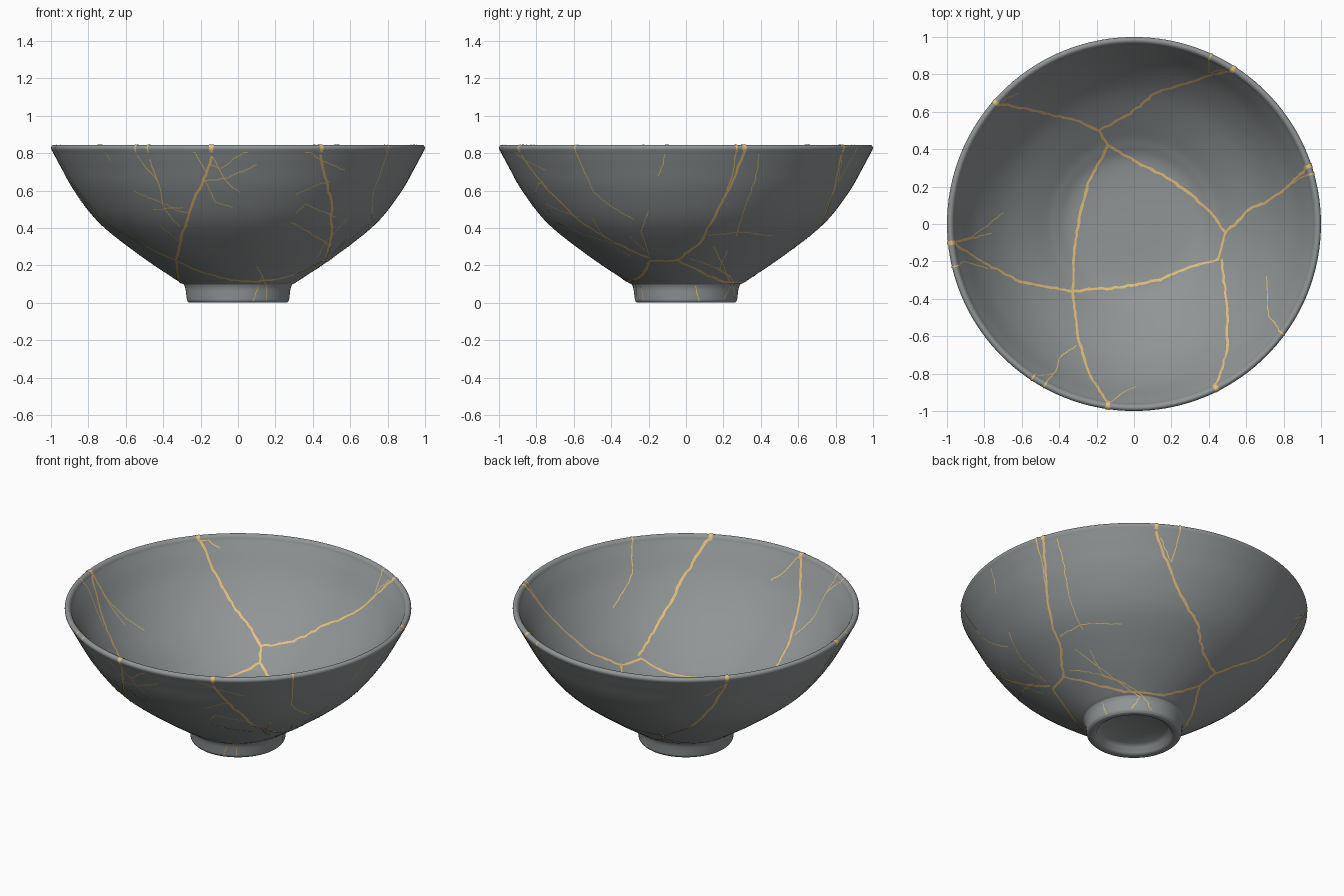
import bpy
import bmesh
import math
import random
from mathutils import Vector

random.seed(4)
if "Cube" in bpy.data.objects:
    bpy.data.objects.remove(bpy.data.objects["Cube"])


def make_material(name, colour):
    mat = bpy.data.materials.new(name)
    mat.use_nodes = True
    mat.diffuse_color = colour
    mat.node_tree.nodes["Principled BSDF"].inputs["Base Color"].default_value = colour
    return mat


def smooth_curve(points, steps=6):
    """Catmull-Rom curve through profile points."""
    pts = [Vector(p) for p in points]
    ends = [2 * pts[0] - pts[1]] + pts + [2 * pts[-1] - pts[-2]]
    curve = []
    for a, b, c, d in zip(ends, ends[1:], ends[2:], ends[3:]):
        for i in range(steps):
            t = i / steps
            curve.append(0.5 * (2 * b + (c - a) * t + (2 * a - 5 * b + 4 * c - d) * t * t
                                + (3 * b - a - 3 * c + d) * t ** 3))
    return curve + [pts[-1]]


def add_object(name, bm, mat, angle):
    mesh = bpy.data.meshes.new(name)
    bm.to_mesh(mesh)
    bm.free()
    obj = bpy.data.objects.new(name, mesh)
    bpy.context.collection.objects.link(obj)
    mesh.materials.append(mat)
    bpy.ops.object.select_all(action="DESELECT")
    obj.select_set(True)
    bpy.context.view_layer.objects.active = obj
    bpy.ops.object.shade_smooth_by_angle(angle=math.radians(angle))
    return obj


# Profiles as radius and height
FOOT = [(.262, 0), (.272, .012), (.275, .03), (.281, .075), (.29, .098)]
WALL = [(.29, .098), (.33, .122), (.52, .25), (.735, .42), (.87, .59), (.95, .73), (.99, .805)]
RIM = [(.99, .805), (.999, .822), (.998, .835), (.988, .844), (.976, .843), (.966, .834), (.96, .82)]
INSIDE = [(.96, .82), (.93, .77), (.84, .625), (.7, .47), (.5, .32), (.42, .27),
          (.34, .235), (.2, .22), (0, .216)]
RECESS = [(0, .05), (.18, .05), (.205, .035), (.218, .008), (.232, 0), (.262, 0)]

outer = smooth_curve(FOOT)[:-1] + smooth_curve(WALL)
rim = smooth_curve(RIM, 3)
inner = smooth_curve(INSIDE)
clay = make_material("slate grey glaze", (.28, .3, .305, 1))
gold = make_material("gold seam", (.78, .53, .2, 1))

# Turned bowl body
bm = bmesh.new()
profile = [Vector(p) for p in RECESS[:-1]] + outer + rim[1:] + inner[1:]
verts = [bm.verts.new((p.x, 0, p.y)) for p in profile]
edges = [bm.edges.new(pair) for pair in zip(verts, verts[1:])]
bmesh.ops.spin(bm, geom=verts + edges, cent=(0, 0, 0), axis=(0, 0, 1),
               angle=math.tau, steps=144, use_merge=True)
bmesh.ops.remove_doubles(bm, verts=bm.verts, dist=.0001)
bmesh.ops.recalc_face_normals(bm, faces=bm.faces)
add_object("bowl_body", bm, clay, 50)


def lookup(curve, value, key):
    """Point and tangent of a curve where coordinate key equals value."""
    for a, b in zip(curve, curve[1:]):
        low, high = sorted((a[key], b[key]))
        if low <= value <= high and high > low:
            return a.lerp(b, (value - a[key]) / (b[key] - a[key])), (b - a).normalized()
    a, b = (curve[-2], curve[-1])
    return b.copy(), (b - a).normalized()


def place(angle, point, tangent):
    out = Vector((math.cos(angle), math.sin(angle), 0))
    up = Vector((0, 0, 1))
    return out * point.x + up * point.y, out * tangent.y - up * tangent.x


def on_inside(x, y):
    radius = min(math.hypot(x, y), .9599)
    return place(math.atan2(y, x), *lookup(inner, radius, 0))


def on_outside(x, y):
    radius = max(min(math.hypot(x, y), .9899), .31)
    return place(math.atan2(y, x), *lookup(outer, radius, 0))


def resample(path, step=.022, wobble=.004):
    result = []
    for a, b in zip(path, path[1:]):
        a, b = Vector(a), Vector(b)
        count = max(1, round((b - a).length / step))
        for i in range(count):
            shake = Vector([random.uniform(-wobble, wobble) for _ in a])
            result.append(a.lerp(b, i / count) + (shake if i else shake * 0))
    return result + [Vector(path[-1])]


def ribbon(bm, samples, width):
    """Thin strip lying just above the surface."""
    kept = [samples[0]]
    for s in samples[1:]:
        if (s[0] - kept[-1][0]).length > .003:
            kept.append(s)
    if len(kept) < 2:
        return
    rows = []
    for i, (pos, normal) in enumerate(kept):
        along = kept[min(i + 1, len(kept) - 1)][0] - kept[max(i - 1, 0)][0]
        side = along.cross(normal).normalized() * width / 2 * random.uniform(.8, 1.25)
        base = pos + normal * .0025
        rows.append((bm.verts.new(base + side), bm.verts.new(base - side)))
    for (a, b), (c, d) in zip(rows, rows[1:]):
        face = bm.faces.new((a, b, d, c))
        face.normal_update()
        if face.normal.dot(kept[0][1]) < 0 and face.normal.dot(kept[-1][1]) < 0:
            face.normal_flip()


# Main seams in plan, running through the wall
SEAMS = [
    [(-.74, .65), (-.5, .6), (-.38, .57), (-.29, .55), (-.19, .5)],
    [(.53, .83), (.3, .76), (.11, .7), (-.02, .59), (-.19, .5)],
    [(-.19, .5), (-.14, .42), (0, .34), (.19, .24), (.33, .14), (.42, .05), (.49, -.05)],
    [(.94, .31), (.81, .19), (.7, .11), (.62, .08), (.49, -.05)],
    [(.49, -.05), (.45, -.19), (.3, -.23), (.14, -.3), (-.08, -.34), (-.33, -.36)],
    [(-.14, .42), (-.25, .21), (-.29, .05), (-.32, -.13), (-.33, -.36)],
    [(.44, -.88), (.5, -.67), (.5, -.46), (.47, -.19)],
    [(-.14, -.97), (-.24, -.8), (-.3, -.61), (-.33, -.36)],
    [(-.97, -.1), (-.8, -.21), (-.61, -.31), (-.33, -.36)],
]
# Hairline cracks in plan
HAIRS = [
    [(-.97, -.1), (-.87, -.07), (-.7, .06)], [(-.97, -.1), (-.76, -.05)],
    [(-.97, -.23), (-.91, -.2), (-.78, -.24)], [(-.47, -.85), (-.42, -.79), (-.4, -.72), (-.31, -.65)],
    [(-.54, -.82), (-.43, -.8)], [(.01, -.87), (-.07, -.91), (-.14, -.97)],
    [(.8, -.59), (.72, -.49), (.71, -.28)], [(.41, .9), (.4, .81), (.5, .83)],
    [(.96, .27), (.88, .24), (.81, .19)], [(-.74, .65), (-.62, .7)],
]
# Hairline cracks on the outside: across and height, seen from the front
FRONT_HAIRS = [
    [(-.18, .66), (-.12, .54), (-.03, .51)], [(-.18, .65), (-.05, .67), (.1, .74)],
    [(-.56, .6), (-.39, .53), (-.31, .49), (-.26, .48)], [(-.45, .5), (-.29, .51)],
    [(-.42, .42), (-.32, .33)], [(-.24, .82), (-.17, .7)], [(.05, .82), (-.09, .72), (-.16, .74)],
    [(-.71, .82), (-.68, .76)], [(.36, .82), (.45, .76), (.57, .71)],
    [(.31, .58), (.42, .63), (.49, .65)], [(.52, .46), (.36, .53), (.31, .48)],
    [(.28, .43), (.38, .38), (.5, .3)], [(.1, .2), (.15, .1), (.15, .01)], [(.13, .15), (.08, .01)],
]
# The same, seen from the side
SIDE_HAIRS = [
    [(.39, .8), (.37, .66), (.3, .47), (.27, .36)], [(-.11, .8), (-.12, .74), (-.15, .68)],
    [(-.2, .49), (-.24, .38), (-.2, .26)], [(.12, .36), (.28, .38), (.46, .36)],
    [(.15, .3), (.2, .2), (.24, .09), (.2, .02)], [(.05, .09), (.07, .01)],
    [(.22, .28), (.18, .18), (.25, .12), (.26, .02)], [(.02, .24), (.16, .19), (.24, .14)],
    [(-.5, .45), (-.42, .33), (-.3, .25)], [(-.3, .36), (-.22, .28)],
]


def outside_from_view(across, height, from_front):
    point, tangent = lookup(outer, height, 1)
    across = max(-point.x, min(point.x, across))
    depth = math.sqrt(max(point.x ** 2 - across ** 2, 0))
    angle = math.atan2(-depth, across) if from_front else math.atan2(across, depth)
    return place(angle, point, tangent)


# Gold seams on both faces, carried over the rim
seam_in, seam_out, seam_rim, hair = [bmesh.new() for _ in range(4)]
for paths, width in ((SEAMS, .014), (HAIRS, .006)):
    for path in paths:
        line = resample(path)
        ribbon(seam_in, [on_inside(*p) for p in line], width)
        ribbon(seam_out, [on_outside(*p) for p in line], width)
        if math.hypot(*path[0]) > .95:
            angle = math.atan2(path[0][1], path[0][0])
            over = [place(angle, a, (b - a).normalized()) for a, b in zip(rim, rim[1:])]
            over.append(place(angle, rim[-1], (rim[-1] - rim[-2]).normalized()))
            ribbon(seam_rim, over, width * 1.5)
for paths, from_front in ((FRONT_HAIRS, True), (SIDE_HAIRS, False)):
    for path in paths:
        ribbon(hair, [outside_from_view(*p, from_front) for p in resample(path)], .005)

for name, part in (("inside_seams", seam_in), ("outside_seams", seam_out),
                   ("rim_seams", seam_rim), ("outside_hairlines", hair)):
    add_object(name, part, gold, 60)
